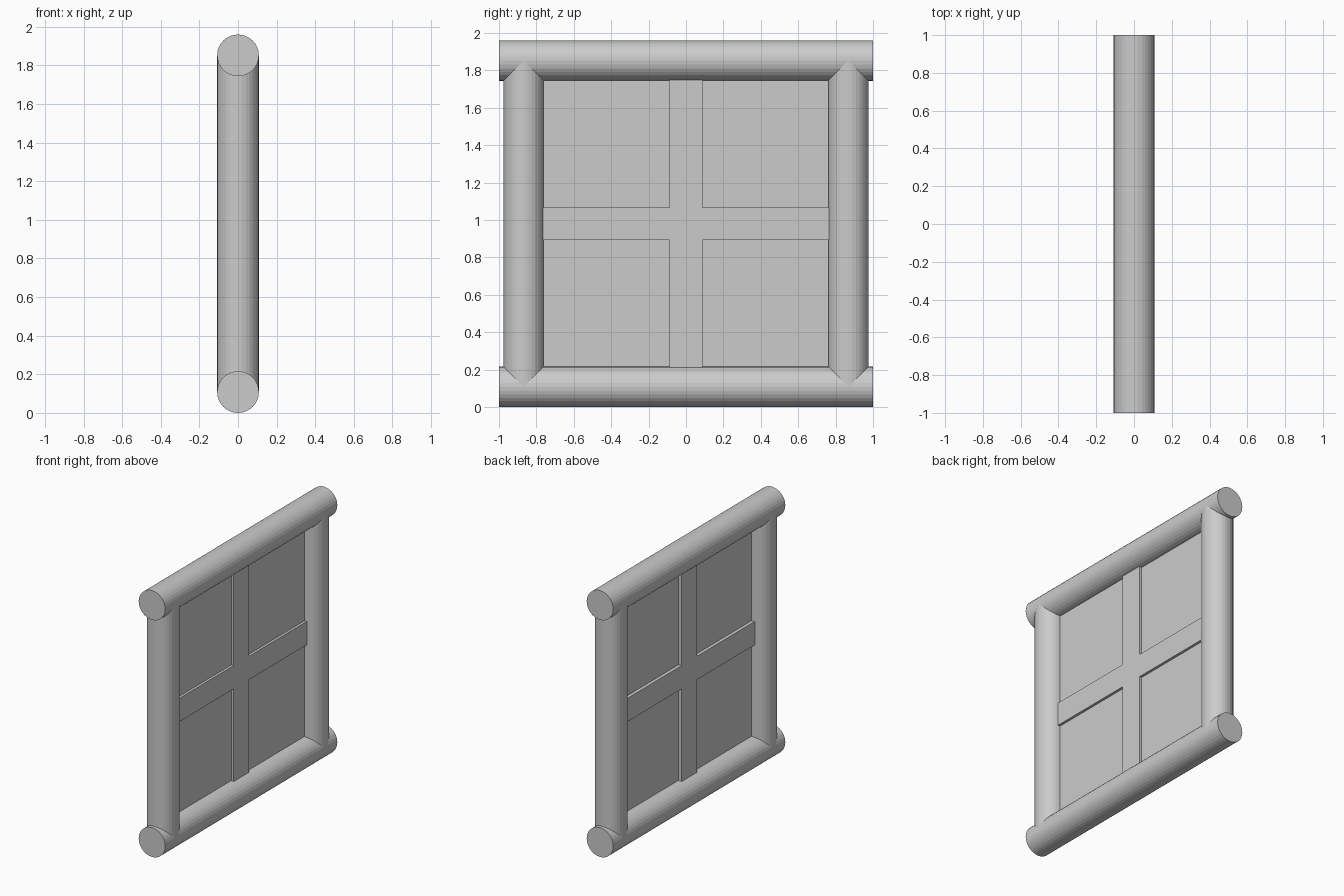
import bpy, math

if "Cube" in bpy.data.objects:
    bpy.data.objects.remove(bpy.data.objects["Cube"])

R = 0.108          # log radius
H = 1.96           # total height
MID = H / 2
POST_Y = 0.868


def log(name, loc, length, along_y=False):
    rot = (math.pi / 2, 0, 0) if along_y else (0, 0, 0)
    bpy.ops.mesh.primitive_cylinder_add(vertices=32, radius=R, depth=length,
                                        location=loc, rotation=rot)
    bpy.context.object.name = name


def box(name, loc, size):
    bpy.ops.mesh.primitive_cube_add(size=1, location=loc)
    ob = bpy.context.object
    ob.name = name
    ob.scale = size


# Round rails, full width
log("bottom_rail", (0, 0, R), 2, True)
log("top_rail", (0, 0, H - R), 2, True)

# Round posts, ending inside the rails
for side, y in (("left", -POST_Y), ("right", POST_Y)):
    log(side + "_post", (0, y, MID), H - 2 * R)

# Thin pane and the cross bars dividing it
box("pane", (0.003, 0, MID), (0.008, 2 * POST_Y - R, H - 3 * R))
box("vertical_bar", (0, 0, MID), (0.052, 0.176, H - 3 * R))
box("horizontal_bar", (0, 0, MID), (0.052, 2 * POST_Y - R, 0.172))
